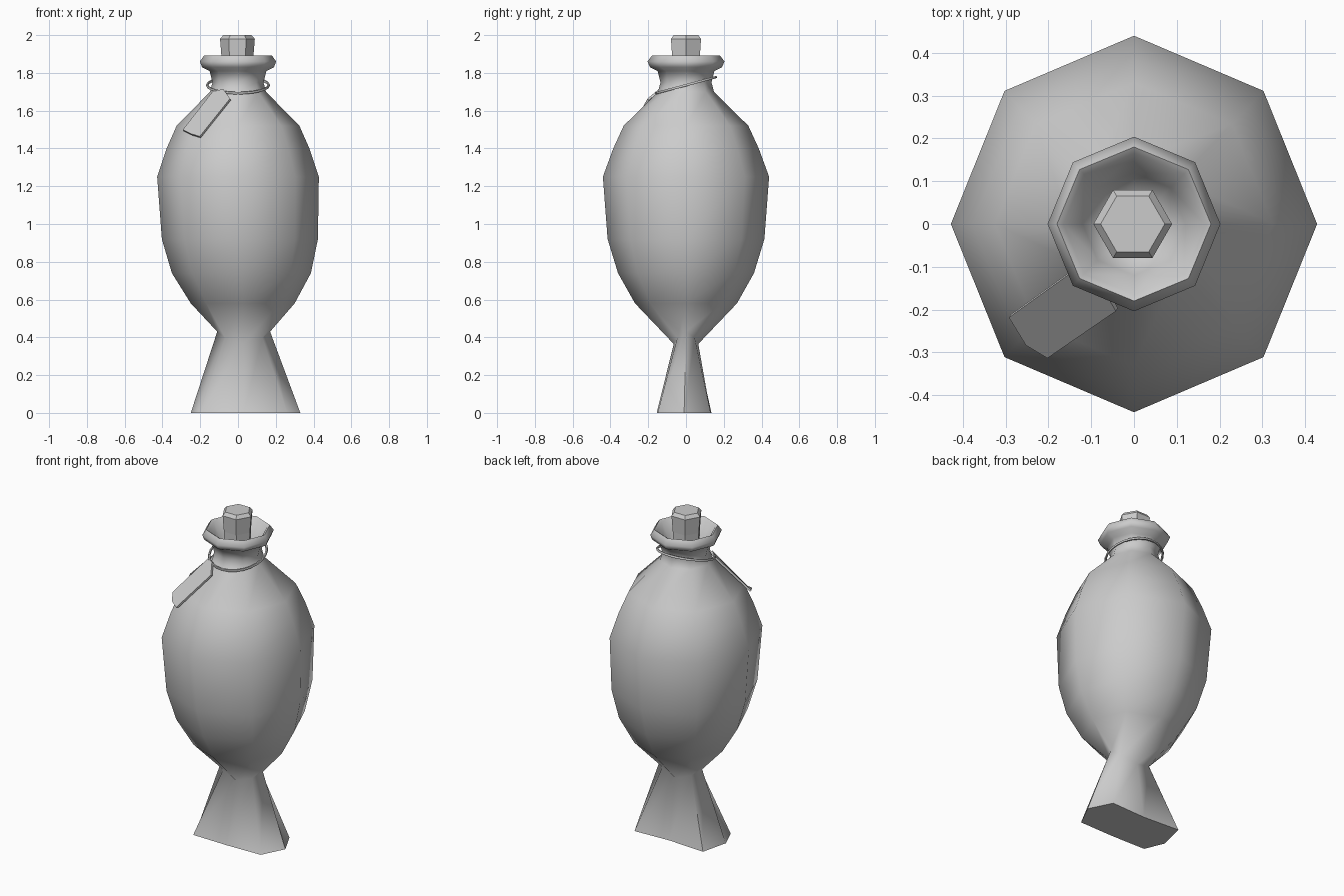
import bpy, math
from mathutils import Vector

if "Cube" in bpy.data.objects:
    bpy.data.objects.remove(bpy.data.objects["Cube"])


def mesh_object(name, verts, faces, angle=None):
    me = bpy.data.meshes.new(name)
    me.from_pydata(verts, [], faces)
    ob = bpy.data.objects.new(name, me)
    bpy.context.collection.objects.link(ob)
    bpy.context.view_layer.objects.active = ob
    bpy.ops.object.select_all(action='DESELECT')
    ob.select_set(True)
    bpy.ops.object.mode_set(mode='EDIT')
    bpy.ops.mesh.select_all(action='SELECT')
    bpy.ops.mesh.normals_make_consistent(inside=False)
    bpy.ops.object.mode_set(mode='OBJECT')
    if angle:
        bpy.ops.object.shade_smooth_by_angle(angle=math.radians(angle))
    return ob


def loft(name, rings, angle=None):
    """Skin a stack of equal-sized rings and cap both ends."""
    n = len(rings[0])
    faces = [tuple(range(n)), tuple((len(rings) - 1) * n + i for i in range(n))]
    for k in range(len(rings) - 1):
        for i in range(n):
            j = (i + 1) % n
            faces.append((k * n + i, k * n + j, (k + 1) * n + j, (k + 1) * n + i))
    return mesh_object(name, [p for r in rings for p in r], faces, angle)


def ring(n, cx, rx, ry, z, lift=0):
    pts = []
    for i in range(n):
        a = math.tau * i / n
        pts.append((cx + rx * math.cos(a), ry * math.sin(a), z + lift * math.cos(a) ** 2))
    return pts


# fish-shaped bottle: tail foot, pinched joint, body, neck and funnel mouth
tail = [(.33, -.01), (.26, .13), (.03, .12), (-.21, .135),
        (-.25, -.03), (-.20, -.15), (.03, -.155), (.26, -.15)]
rings = [[(x, y, 0) for x, y in tail], ring(8, .03, .14, .065, .365, .065)]
profile = [
    (.025, .275, .27, .58), (.018, .368, .36, .74), (.010, .413, .415, .92),
    (0, .428, .44, 1.25), (0, .378, .385, 1.40), (0, .325, .33, 1.52),
    (0, .148, .148, 1.70), (0, .135, .135, 1.75), (0, .15, .15, 1.81),
    (0, .19, .19, 1.83), (0, .202, .204, 1.86), (0, .18, .18, 1.892),
    (0, .165, .165, 1.882), (0, .12, .12, 1.80), (0, .075, .075, 1.73)]
rings += [ring(8, *p) for p in profile]
loft("fish_bottle", rings, 62)

# hexagonal stopper
loft("stopper", [ring(6, -.003, r, r, z) for r, z in
                 [(.078, 1.71), (.084, 1.88), (.092, 1.98), (.075, 2.0)]])

# tilted cord around the neck
bpy.ops.mesh.primitive_torus_add(major_radius=.163, minor_radius=.007, major_segments=24,
                                 minor_segments=6, location=(0, 0, 1.735),
                                 rotation=(math.radians(15), 0, 0))
bpy.context.object.name = "neck_cord"
bpy.ops.object.shade_smooth_by_angle(angle=math.radians(60))

# hanging tag with clipped corners
outline = [Vector(p) for p in [
    (-.13, -.10, 1.70), (-.075, -.14, 1.71), (-.04, -.20, 1.66),
    (-.20, -.31, 1.46), (-.25, -.28, 1.475), (-.29, -.215, 1.495)]]
normal = (outline[3] - outline[2]).cross(outline[0] - outline[2]).normalized()
if normal.z < 0:
    normal = -normal
loft("tag", [[p + normal * d for p in outline] for d in (-.006, .006)])
